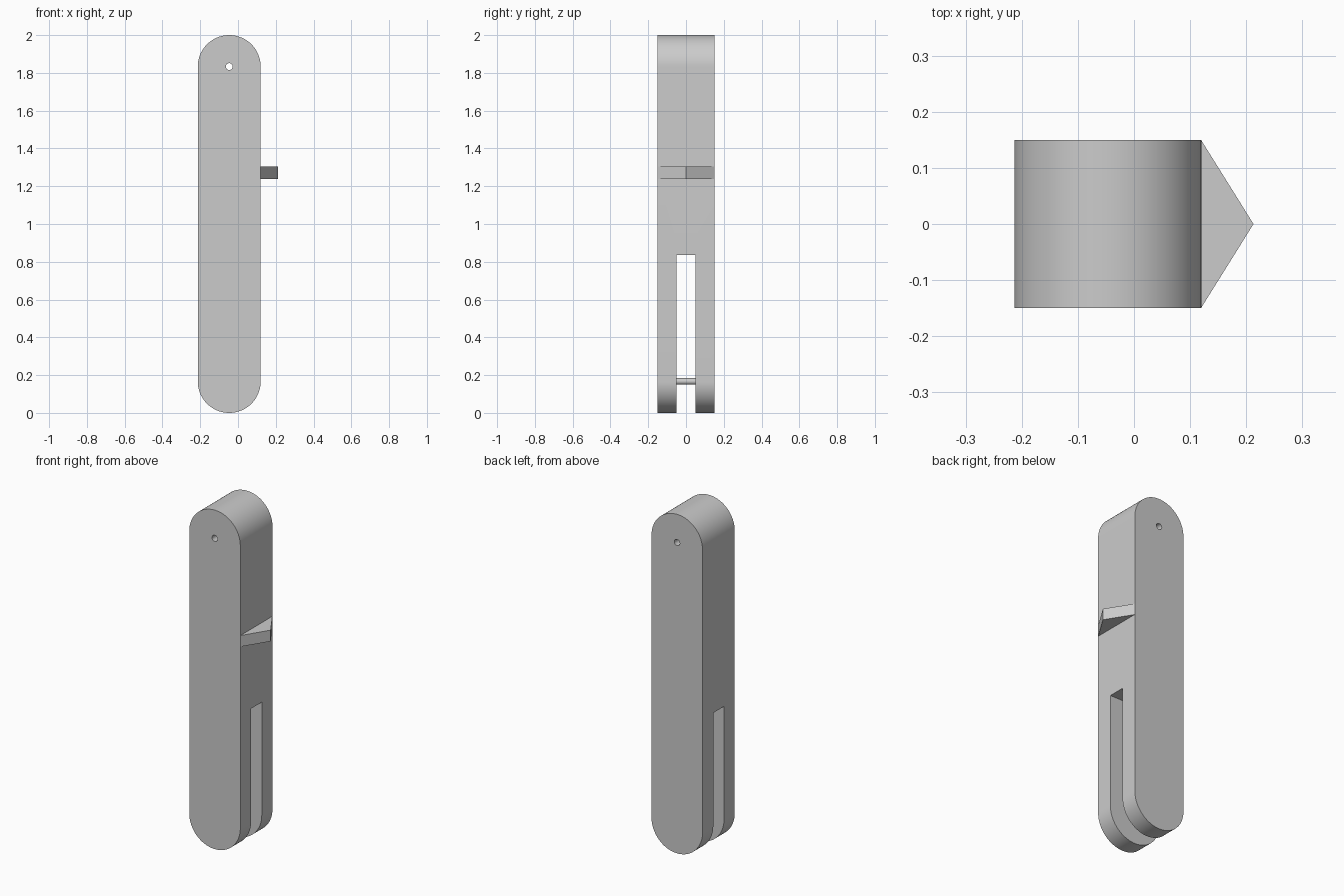
import bpy, bmesh, math
from math import sin, cos, pi

cube = bpy.data.objects.get("Cube")
if cube:
    bpy.data.objects.remove(cube, do_unlink=True)

CX, R, HALF_Y = -0.0465, 0.1665, 0.15      # body centre, end radius, half depth
TOP_Z = 2.0 - R

grey = bpy.data.materials.new("light grey")
grey.use_nodes = True
grey.diffuse_color = (0.6, 0.6, 0.6, 1)
grey.node_tree.nodes["Principled BSDF"].inputs["Base Color"].default_value = (0.6, 0.6, 0.6, 1)


def prism(name, outline, direction):
    """Extrude a closed outline of 3D points along a direction."""
    bm = bmesh.new()
    face = bm.faces.new([bm.verts.new(p) for p in outline])
    ext = bmesh.ops.extrude_face_region(bm, geom=[face])
    verts = [g for g in ext["geom"] if isinstance(g, bmesh.types.BMVert)]
    bmesh.ops.translate(bm, verts=verts, vec=direction)
    bmesh.ops.recalc_face_normals(bm, faces=bm.faces)
    mesh = bpy.data.meshes.new(name)
    bm.to_mesh(mesh)
    bm.free()
    mesh.materials.append(grey)
    obj = bpy.data.objects.new(name, mesh)
    bpy.context.collection.objects.link(obj)
    return obj


def rod(name, z, radius, half):
    """Round rod along y on the body's centre line."""
    ring = [(CX + radius * cos(2 * pi * i / 32), -half, z + radius * sin(2 * pi * i / 32))
            for i in range(32)]
    return prism(name, ring, (0, 2 * half, 0))


def activate(obj):
    bpy.ops.object.select_all(action='DESELECT')
    obj.select_set(True)
    bpy.context.view_layer.objects.active = obj


def cut(obj, cutter):
    cutter.hide_render = True
    mod = obj.modifiers.new("cut", 'BOOLEAN')
    mod.operation, mod.solver, mod.object = 'DIFFERENCE', 'EXACT', cutter
    activate(obj)
    bpy.ops.object.modifier_apply(modifier=mod.name)
    bpy.data.objects.remove(cutter, do_unlink=True)


# Body: bar with fully rounded top and bottom
N = 48
outline = [(CX + R * cos(pi * i / N), -HALF_Y, TOP_Z + R * sin(pi * i / N)) for i in range(N + 1)]
outline += [(CX - R * cos(pi * i / N), -HALF_Y, R - R * sin(pi * i / N)) for i in range(N + 1)]
body = prism("body", outline, (0, 2 * HALF_Y, 0))

# Slot that forks the lower end, and the small hole near the top
slot = prism("slot_cutter", [(-0.5, -0.05, -0.2), (-0.5, 0.05, -0.2),
                             (-0.5, 0.05, 0.835), (-0.5, -0.05, 0.835)], (1, 0, 0))
cut(body, slot)
cut(body, rod("hole_cutter", TOP_Z, 0.018, 0.3))

# Pin bridging the fork
pin = rod("fork_pin", R, 0.017, 0.052)

# Pointed catch on the left side
edge = CX + R
catch = prism("pointed_catch", [(edge, -0.149, 1.238), (0.213, 0, 1.238), (edge, 0.149, 1.238)],
              (0, 0, 0.066))

for obj in (body, pin):
    activate(obj)
    bpy.ops.object.shade_smooth_by_angle(angle=math.radians(30))
